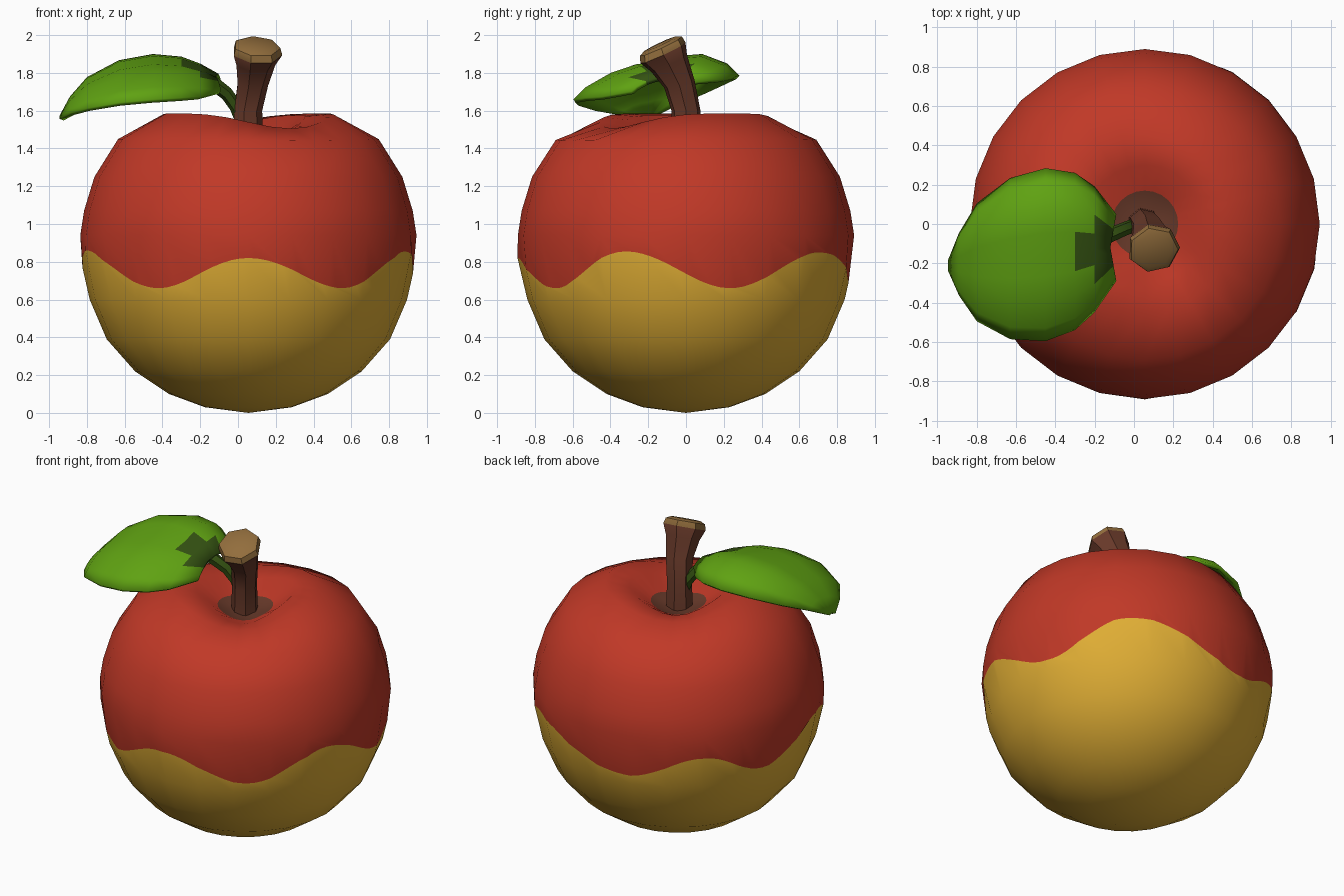
import bpy, bmesh, math
from mathutils import Vector, Matrix

if "Cube" in bpy.data.objects:
    bpy.data.objects.remove(bpy.data.objects["Cube"])


def material(name, rgb):
    m = bpy.data.materials.new(name)
    m.diffuse_color = (*rgb, 1)
    m.use_nodes = True
    m.node_tree.nodes["Principled BSDF"].inputs["Base Color"].default_value = m.diffuse_color
    return m


RED = material("red skin", (0.53, 0.04, 0.02))
YELLOW = material("yellow skin", (0.74, 0.42, 0.035))
BROWN = material("brown bark", (0.14, 0.042, 0.023))
TAN = material("tan cut wood", (0.29, 0.155, 0.046))
GREEN = material("leaf green", (0.115, 0.36, 0.006))
DARK = material("dark stalk green", (0.035, 0.085, 0.006))


def finish(name, bm, mats, angle=40, recalc=True):
    if recalc:
        bmesh.ops.recalc_face_normals(bm, faces=bm.faces)
    me = bpy.data.meshes.new(name)
    bm.to_mesh(me)
    bm.free()
    for m in mats:
        me.materials.append(m)
    ob = bpy.data.objects.new(name, me)
    bpy.context.collection.objects.link(ob)
    bpy.ops.object.select_all(action='DESELECT')
    ob.select_set(True)
    bpy.context.view_layer.objects.active = ob
    bpy.ops.object.shade_smooth_by_angle(angle=math.radians(angle))
    return ob


def bridge(bm, a, b, mat=0):
    n = len(a)
    for i in range(n):
        j = (i + 1) % n
        bm.faces.new((a[i], a[j], b[j], b[i])).material_index = mat


# ---- fruit body: lathe with a wavy colour border and a notched hollow ----
CX, SEG, SUB = 0.055, 24, 5
# border height at angles measured from the front, turning to the right
WAVE = [(0, .82), (36, .66), (69, .855), (106, .66), (142, .85), (193, .66),
        (225, .81), (252, .66), (286, .86), (326, .66), (360, .82)]
LOWER = [(.23, .03), (.42, .10), (.60, .22), (.75, .39), (.84, .60)]
# radius, height, notch depth
UPPER = [(.89, .94, 0), (.87, 1.07, 0), (.815, 1.25, 0), (.69, 1.45, .01),
         (.45, 1.585, .08), (.30, 1.575, .10), (.17, 1.47, .03)]


def border(deg):
    for (a, za), (b, zb) in zip(WAVE, WAVE[1:]):
        if a <= deg <= b:
            t = (1 - math.cos(math.pi * (deg - a) / (b - a))) / 2
            return za + (zb - za) * t
    return WAVE[0][1]


def around(r, z, deg):
    a = math.radians(deg)
    return (CX + r * math.sin(a), -r * math.cos(a), z)


def border_radius(z):
    return .84 + .05 * (z - .60) / .22 if z < .82 else .892


bm = bmesh.new()
step = 360 / SEG
low = [[bm.verts.new(around(r, z, i * step)) for i in range(SEG)] for r, z in LOWER]
high = []
for r, z, dip in UPPER:
    high.append([])
    for i in range(SEG):
        c = math.cos(math.radians(i * step - 30))
        notch = dip * c ** 4 * (1 if c > 0 else .7)
        high[-1].append(bm.verts.new(around(r, z - notch, i * step)))
wave = []
chord = math.cos(math.pi / SEG)
for k in range(SEG * SUB):
    deg = k * step / SUB
    off = math.radians((deg % step) - step / 2)
    z = border(deg)
    wave.append(bm.verts.new(around(border_radius(z) * chord / math.cos(off), z, deg)))
for a, b in zip(low, low[1:]):
    bridge(bm, a, b, 1)
for a, b in zip(high, high[1:]):
    bridge(bm, a, b, 0)
for i in range(SEG):
    j = (i + 1) % SEG
    line = [wave[(i * SUB + k) % len(wave)] for k in range(SUB + 1)]
    bm.faces.new([low[-1][i], low[-1][j]] + line[::-1]).material_index = 1
    bm.faces.new(line + [high[0][j], high[0][i]]).material_index = 0
base = bm.verts.new((CX, 0, 0))
pit = bm.verts.new((CX, 0, 1.42))
for i in range(SEG):
    j = (i + 1) % SEG
    bm.faces.new((base, low[0][j], low[0][i])).material_index = 1
    bm.faces.new((pit, high[-1][i], high[-1][j])).material_index = 2
finish("fruit_body", bm, [RED, YELLOW, BROWN], 60)


# ---- tubes: woody stem and leaf stalk ----
def tube(name, rings, sides, mats, first_second=99):
    """rings: centre, radius, axis direction"""
    bm = bmesh.new()
    loops = []
    for c, r, d in rings:
        rot = Vector((0, 0, 1)).rotation_difference(Vector(d)).to_matrix()
        loops.append([bm.verts.new(Vector(c) + rot @ Vector((
            r * math.cos(2 * math.pi * i / sides), r * math.sin(2 * math.pi * i / sides), 0)))
            for i in range(sides)])
    for n, (a, b) in enumerate(zip(loops, loops[1:])):
        bridge(bm, a, b, int(n >= first_second))
    bm.faces.new(loops[0])
    bm.faces.new(loops[-1]).material_index = len(mats) - 1
    return finish(name, bm, mats)


tilt = (.08, -.42, .9)
tube("stem", [((.05, 0, 1.38), .085, (0, 0, 1)),
              ((.05, 0, 1.60), .078, (0, -.05, 1)),
              ((.075, -.035, 1.74), .085, (.08, -.25, 1)),
              ((.09, -.09, 1.85), .108, tilt),
              ((.10, -.122, 1.905), .135, tilt),
              ((.10, -.132, 1.94), .125, tilt),
              ((.10, -.137, 1.953), .095, tilt)], 7, [BROWN, TAN], 4)

tube("leaf_stalk", [((.03, 0, 1.52), .035, (-.2, 0, 1)),
                    ((-.01, -.01, 1.62), .035, (-.5, -.1, 1)),
                    ((-.06, -.03, 1.69), .036, (-1, -.2, .8)),
                    ((-.13, -.06, 1.745), .038, (-1, -.3, .5)),
                    ((-.22, -.10, 1.785), .030, (-1, -.3, .4))], 6, [DARK])

# ---- leaf: cupped blade lofted along its midrib ----
# x, half width, midrib height
SPINE = [(-.12, .17, 1.78), (-.20, .32, 1.82), (-.30, .40, 1.85), (-.45, .44, 1.86),
         (-.63, .41, 1.83), (-.80, .30, 1.75), (-.89, .16, 1.66), (-.945, .03, 1.57)]
# position across, height offset
CROSS = [(-1, -.20), (-.85, -.135), (-.55, -.06), (-.25, -.015), (0, 0),
         (.25, .03), (.55, .04), (.85, -.01), (1, -.075)]
bm = bmesh.new()
rows = []
for x, w, z in SPINE:
    yc = -.12 - .09 * (-.12 - x) / .82
    rows.append([bm.verts.new((x + (.03 * abs(v) if x > -.15 else 0),
                               yc + v * w, z + h * w / .44)) for v, h in CROSS])
for n, (a, b) in enumerate(zip(rows, rows[1:])):
    for i in range(len(CROSS) - 1):
        f = bm.faces.new((a[i], a[i + 1], b[i + 1], b[i]))
        mid = abs(CROSS[i][0] + CROSS[i + 1][0]) / 2
        f.material_index = int((n == 0 and mid < .6) or (n == 1 and mid < .3))
bm.normal_update()
if sum(f.normal.z for f in bm.faces) < 0:
    bmesh.ops.reverse_faces(bm, faces=bm.faces)
leaf = finish("leaf", bm, [GREEN, DARK], 50, recalc=False)
thick = leaf.modifiers.new("thickness", 'SOLIDIFY')
thick.thickness = .025
thick.offset = -1
